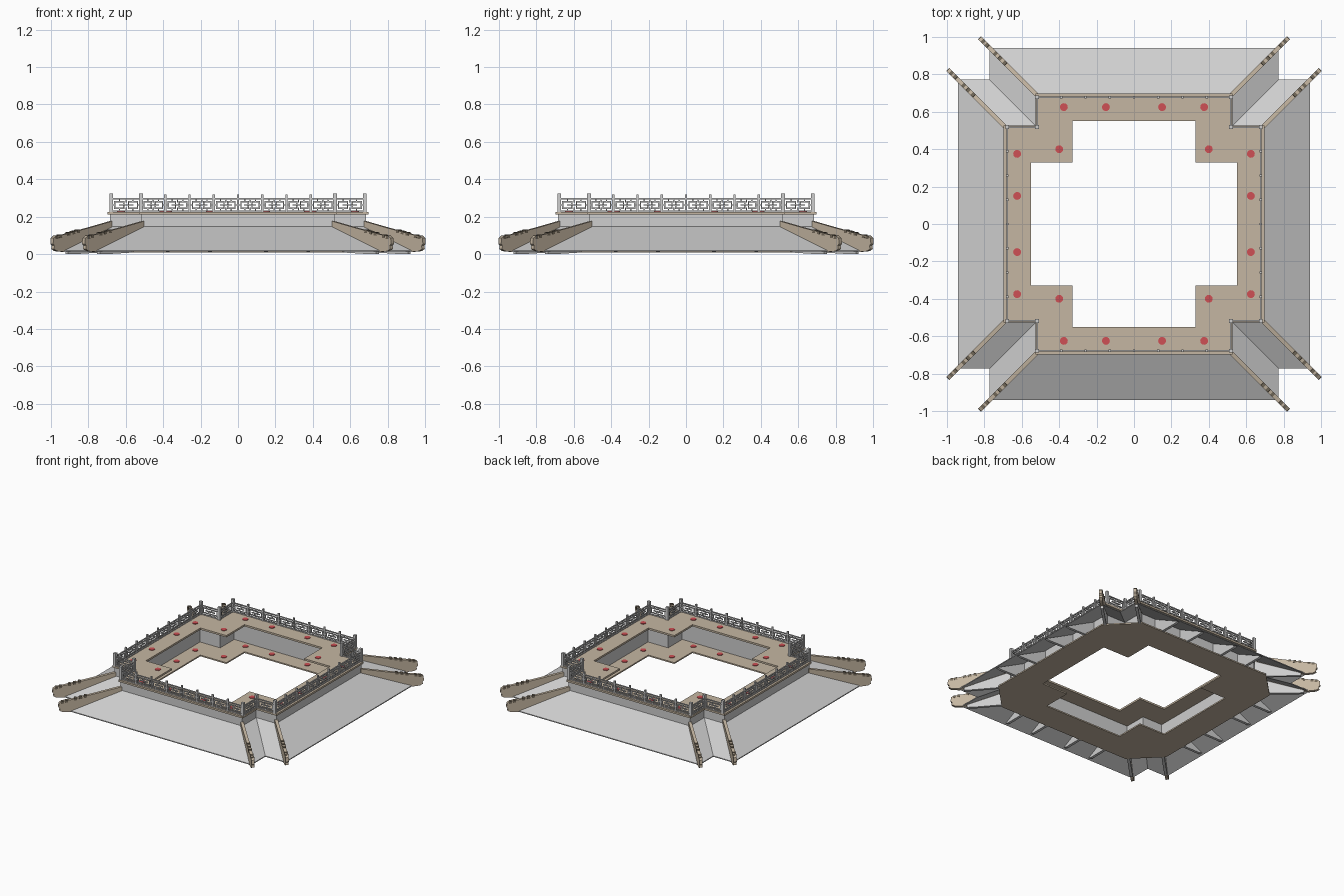
import bpy, bmesh, math
from mathutils import Vector

if "Cube" in bpy.data.objects:
    bpy.data.objects.remove(bpy.data.objects["Cube"])


def mat(name, rgb):
    m = bpy.data.materials.new(name)
    m.diffuse_color = (*rgb, 1)
    m.use_nodes = True
    m.node_tree.nodes["Principled BSDF"].inputs["Base Color"].default_value = m.diffuse_color
    return m


GRAY = mat("pale_gray", (0.62, 0.62, 0.62))
TAN = mat("tan", (0.56, 0.47, 0.36))
RED = mat("red", (0.62, 0.08, 0.09))
DARK = mat("dark_brown", (0.17, 0.14, 0.10))


def finish(bm, name, material):
    bmesh.ops.recalc_face_normals(bm, faces=bm.faces)
    me = bpy.data.meshes.new(name)
    bm.to_mesh(me)
    bm.free()
    me.materials.append(material)
    ob = bpy.data.objects.new(name, me)
    bpy.context.collection.objects.link(ob)
    return ob


def turn(p, k):
    x, y = p
    for _ in range(k):
        x, y = -y, x
    return x, y


def plus(r, n):
    """Square plan with a step cut from each corner."""
    return [turn(p, k) for k in range(4) for p in ((r, n), (n, n), (n, r))]


def octagon(a, b):
    m = (a + b) / 2
    return [turn(p, k) for k in range(4) for p in ((a, b), (m, m), (b, a))]


def ring(name, loops, material):
    """Closed band through a list of (plan, z) loops."""
    bm = bmesh.new()
    rows = [[bm.verts.new((x, y, z)) for x, y in plan] for plan, z in loops]
    n = len(rows[0])
    for i in range(len(rows)):
        a, b = rows[i], rows[(i + 1) % len(rows)]
        for j in range(n):
            k = (j + 1) % n
            bm.faces.new((a[j], a[k], b[k], b[j]))
    return finish(bm, name, material)


def prism(bm, pts, offset):
    """Extrude a flat outline symmetrically by +-offset."""
    a = [bm.verts.new(Vector(p) + offset) for p in pts]
    b = [bm.verts.new(Vector(p) - offset) for p in pts]
    bm.faces.new(a)
    bm.faces.new(b[::-1])
    for i in range(len(a)):
        j = (i + 1) % len(a)
        bm.faces.new((a[i], b[i], b[j], a[j]))


def slab(name, outer, inner, z0, z1, material):
    ring(name, [(outer, z0), (outer, z1), (inner, z1), (inner, z0)], material)


# Floors and wall between them
hole = plus(0.55, 0.33)
slab("lower_floor", octagon(0.76, 0.56), hole, 0.008, 0.018, TAN)
slab("wall", plus(0.685, 0.515), plus(0.675, 0.505), 0.016, 0.214, GRAY)
slab("upper_deck", plus(0.697, 0.527), hole, 0.212, 0.226, TAN)

# Skirt roof with stepped corners
ring("skirt_roof", [(plus(0.686, 0.516), 0.147), (plus(0.942, 0.772), 0.02),
                    (plus(0.942, 0.772), 0.013), (plus(0.686, 0.516), 0.138)], GRAY)

# Red column pads on both floors
bm = bmesh.new()
spots = [(s * c, 0.625) for s in (-1, 1) for c in (0.15, 0.375)] + [(0.4, 0.4)]
for k in range(4):
    for p in spots:
        x, y = turn(p, k)
        for z in (0.018, 0.226):
            r = bmesh.ops.create_cone(bm, cap_ends=True, segments=16, radius1=0.021,
                                      radius2=0.021, depth=0.006)
            bmesh.ops.translate(bm, verts=r["verts"], vec=(x, y, z + 0.001))
finish(bm, "column_pads", RED)

# Triangular brackets below the eaves
bm = bmesh.new()
for k in range(4):
    for c in (-0.375, -0.15, 0.15, 0.375):
        pts = [(*turn((c, y), k), z) for y, z in
               ((0.686, 0.136), (0.925, 0.017), (0.90, 0.010), (0.686, 0.012))]
        prism(bm, pts, Vector((*turn((0.01, 0), k), 0)))
finish(bm, "eave_brackets", GRAY)

# Hip beams, ornaments and feet on the eight corner ridges
beams, trims, feet = bmesh.new(), bmesh.new(), bmesh.new()
beam_profile = [(-0.005, 0.135), (0.10, 0.085), (0.25, 0.012), (0.29, 0.016),
                (0.305, 0.028), (0.303, 0.045), (0.31, 0.055), (0.308, 0.085),
                (0.295, 0.097), (0.25, 0.105), (0.12, 0.140), (-0.005, 0.176)]


def top_z(t):
    return 0.175 - 0.28 * t


for k in range(4):
    for sx, sy in ((0.686, 0.516), (0.516, 0.686)):
        def at(t, z):
            return (*turn((sx + t, sy + t), k), z)
        side = Vector((*turn((0.7071, -0.7071), k), 0))
        prism(beams, [at(t, z) for t, z in beam_profile], side * 0.011)
        for t in (0.175, 0.20, 0.225, 0.27, 0.29):
            z = top_z(t)
            prism(trims, [at(t - 0.008, z - 0.012), at(t + 0.008, z - 0.014),
                          at(t + 0.006, z + 0.004), at(t - 0.006, z + 0.006)], side * 0.012)
        prism(feet, [at(0.0, 0.13), at(0.23, 0.02), at(0.23, 0.0),
                     at(0.19, 0.0), at(0.0, 0.012)], side * 0.01)
finish(beams, "hip_beams", TAN)
finish(trims, "ridge_ornaments", DARK)
finish(feet, "hip_brackets", GRAY)

# Lattice railing: unit bay pattern of bars (u0, v0, u1, v1)
PATTERN = [(0, 0.03, 1, 0.03), (0, 0.97, 1, 0.97),
           (0.12, 0.25, 0.42, 0.25), (0.58, 0.25, 0.88, 0.25),
           (0.12, 0.75, 0.42, 0.75), (0.58, 0.75, 0.88, 0.75),
           (0.28, 0.5, 0.72, 0.5), (0, 0.5, 0.12, 0.5), (0.88, 0.5, 1, 0.5),
           (0.12, 0.25, 0.12, 0.75), (0.88, 0.25, 0.88, 0.75),
           (0.42, 0.5, 0.42, 0.75), (0.58, 0.25, 0.58, 0.5),
           (0.28, 0.03, 0.28, 0.25), (0.72, 0.75, 0.72, 0.97),
           (0.5, 0.75, 0.5, 0.97), (0.5, 0.03, 0.5, 0.25)]
Z0, H = 0.228, 0.07
rail = bmesh.new()


def bar(a, d, u0, u1, z0, z1, depth):
    p, q = a + d * u0, a + d * u1
    prism(rail, [(p.x, p.y, z0), (q.x, q.y, z0), (q.x, q.y, z1), (p.x, p.y, z1)],
          Vector((-d.y, d.x, 0)) * depth)


path = [Vector((x, y, 0)) for x, y in plus(0.678, 0.518)]
T = 0.0035
for i, a in enumerate(path):
    b = path[(i + 1) % len(path)]
    length = (b - a).length
    d = (b - a) / length
    bays = max(1, round(length / 0.13))
    w = length / bays
    bar(a, d, -0.010, 0.010, 0.224, 0.325, 0.010)      # corner post
    for n in range(bays):
        s = n * w
        if n:
            bar(a, d, s - 0.006, s + 0.006, 0.224, 0.318, 0.006)
        for u0, v0, u1, v1 in PATTERN:
            bar(a, d, s + u0 * w - T, s + u1 * w + T,
                Z0 + v0 * H - T, Z0 + v1 * H + T, 0.004)
finish(rail, "lattice_railing", GRAY)
